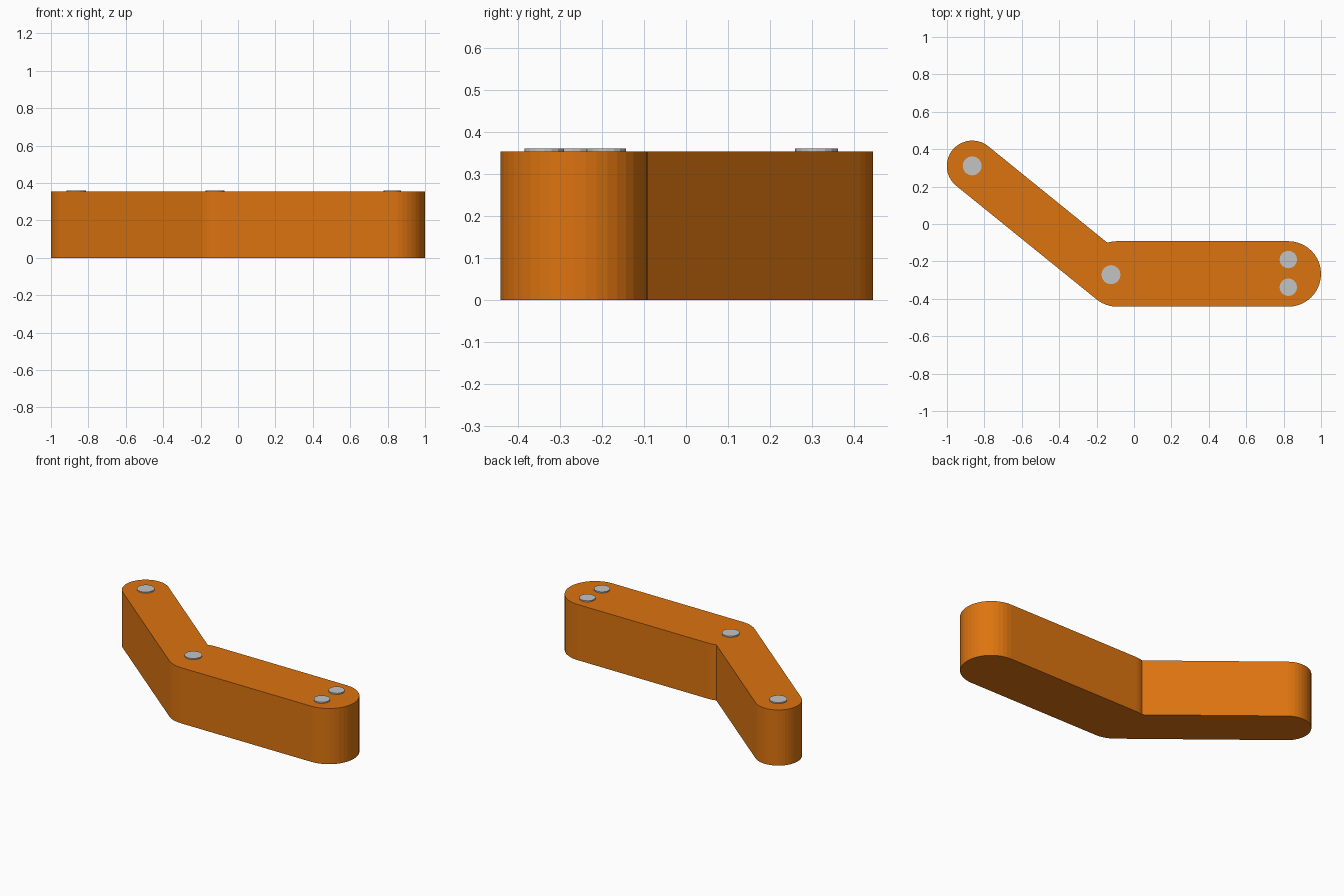
import bpy, bmesh, math
from mathutils import Vector

if "Cube" in bpy.data.objects:
    bpy.data.objects.remove(bpy.data.objects["Cube"])

TOP = 0.353


def material(name, rgb):
    m = bpy.data.materials.new(name)
    m.diffuse_color = (*rgb, 1)
    m.use_nodes = True
    m.node_tree.nodes["Principled BSDF"].inputs["Base Color"].default_value = m.diffuse_color
    return m


orange = material("orange", (0.72, 0.175, 0.005))
grey = material("light grey", (0.55, 0.55, 0.55))


def prism(name, points, z0, z1, mat):
    """Extrude a closed outline from z0 to z1."""
    bm = bmesh.new()
    face = bm.faces.new([bm.verts.new((x, y, z0)) for x, y in points])
    top = bmesh.ops.extrude_face_region(bm, geom=[face])["geom"]
    verts = [g for g in top if isinstance(g, bmesh.types.BMVert)]
    bmesh.ops.translate(bm, verts=verts, vec=(0, 0, z1 - z0))
    bmesh.ops.recalc_face_normals(bm, faces=bm.faces)
    mesh = bpy.data.meshes.new(name)
    bm.to_mesh(mesh)
    bm.free()
    mesh.materials.append(mat)
    ob = bpy.data.objects.new(name, mesh)
    bpy.context.collection.objects.link(ob)
    return ob


def arc(c, r, a0, a1, n):
    """Points on an arc, angles in degrees."""
    return [(c[0] + r * math.cos(math.radians(a0 + (a1 - a0) * i / n)),
             c[1] + r * math.sin(math.radians(a0 + (a1 - a0) * i / n)))
            for i in range(n + 1)]


# Arm: wide straight link and narrow angled link meeting at an elbow
wide_end, elbow, narrow_end = (0.825, -0.267), (-0.09, -0.267), (-0.865, 0.31)
R, r = 0.175, 0.136
slope = 141.0                     # direction of the narrow link in degrees
n = Vector((math.cos(math.radians(slope - 90)), math.sin(math.radians(slope - 90))))
d = Vector((n.y, -n.x))

# Notch where the narrow link's upper edge meets the elbow circle
start = Vector(narrow_end) + n * r
rel = start - Vector(elbow)
b = rel.dot(d)
t = -b - math.sqrt(b * b - rel.length_squared + R * R)
notch = start + d * t
notch_angle = math.degrees(math.atan2(notch.y - elbow[1], notch.x - elbow[0]))

outline = arc(wide_end, R, -90, 90, 20)
outline += arc(elbow, R, 90, notch_angle, 4)
outline += arc(narrow_end, r, slope - 90, slope + 90, 20)
outline += arc(elbow, R, slope + 90, 270, 6)
prism("bent_arm", outline, 0, TOP, orange)

# Round pin caps on the top face
caps = [(-0.865, 0.311, 0.051), (-0.123, -0.271, 0.051),
        (0.825, -0.190, 0.047), (0.825, -0.338, 0.047)]
for i, (x, y, rad) in enumerate(caps):
    prism(f"pin_cap_{i + 1}", arc((x, y), rad, 0, 337.5, 15), TOP - 0.001, 0.3605, grey)
